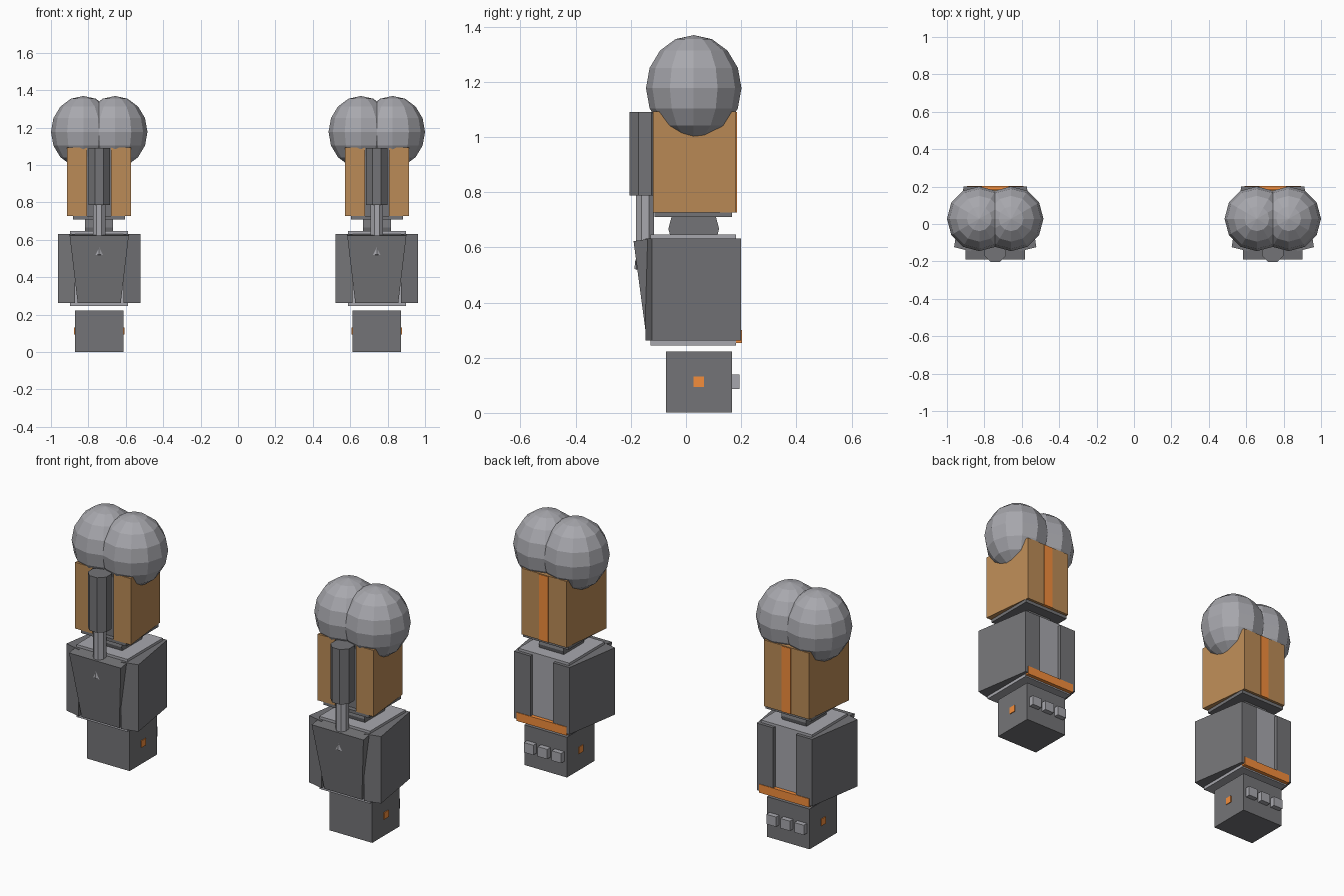
import bpy, bmesh
from math import radians
from mathutils import Matrix

if "Cube" in bpy.data.objects:
    bpy.data.objects.remove(bpy.data.objects["Cube"])

CX = 0.742  # centre of the right-hand arm; everything is mirrored across x = 0


def material(name, rgb):
    m = bpy.data.materials.new(name)
    m.diffuse_color = (*rgb, 1)
    m.use_nodes = True
    m.node_tree.nodes["Principled BSDF"].inputs["Base Color"].default_value = m.diffuse_color
    return m


BROWN = material("tan_paint", (0.50, 0.26, 0.095))
ORANGE = material("orange_trim", (0.90, 0.27, 0.045))
DARK = material("dark_metal", (0.175, 0.175, 0.185))
LIGHT = material("light_metal", (0.39, 0.39, 0.42))


def finish(name, bm, mat):
    bmesh.ops.recalc_face_normals(bm, faces=bm.faces[:])
    me = bpy.data.meshes.new(name)
    bm.to_mesh(me)
    bm.free()
    me.transform(Matrix.Translation((CX, 0, 0)))
    me.materials.append(mat)
    ob = bpy.data.objects.new(name, me)
    bpy.context.collection.objects.link(ob)
    mod = ob.modifiers.new("mirror", 'MIRROR')
    mod.use_mirror_merge = False
    return ob


def prism(name, plan, z0, z1, mat):
    bm = bmesh.new()
    f = bm.faces.new([bm.verts.new((x, y, z0)) for x, y in plan])
    ext = bmesh.ops.extrude_face_region(bm, geom=[f], use_keep_orig=True)
    vs = [g for g in ext["geom"] if isinstance(g, bmesh.types.BMVert)]
    bmesh.ops.translate(bm, verts=vs, vec=(0, 0, z1 - z0))
    return finish(name, bm, mat)


def box(name, x0, x1, y0, y1, z0, z1, mat):
    return prism(name, [(x0, y0), (x1, y0), (x1, y1), (x0, y1)], z0, z1, mat)


def cylinder(name, loc, r, depth, sides, rot, mat):
    bm = bmesh.new()
    bmesh.ops.create_cone(bm, cap_ends=True, segments=sides, radius1=r, radius2=r,
                          depth=depth, matrix=Matrix.Translation(loc) @ rot)
    return finish(name, bm, mat)


# paired shoulder balls
for side, s in (("inner", -1), ("outer", 1)):
    bm = bmesh.new()
    bmesh.ops.create_uvsphere(
        bm, u_segments=12, v_segments=8, radius=1,
        matrix=Matrix.Translation((s * 0.085, 0.028, 1.177)) @ Matrix.Diagonal((0.173, 0.173, 0.192, 1)))
    finish(side + "_shoulder_ball", bm, LIGHT)

# upper arm, narrowing to the back, with a front channel, lining and rear stripe
prism("upper_arm", [(-.171, -.12), (-.064, -.12), (-.064, -.075), (.064, -.075),
                    (.064, -.12), (.171, -.12), (.138, .182), (-.138, .182)], .727, 1.093, BROWN)
box("channel_lining", -.064, .064, -.09, -.073, .727, 1.09, DARK)
box("upper_arm_stripe", -.027, .027, .17, .185, .727, 1.09, ORANGE)
box("upper_arm_base", -.139, .139, -.115, .167, .709, .727, DARK)

# elbow joint and piston
cylinder("elbow_joint", (0, .028, .667), .092, .15, 12, Matrix.Rotation(radians(90), 4, 'Y'), DARK)
turn = Matrix.Rotation(radians(22.5), 4, 'Z')
cylinder("piston_sleeve", (0, -.148, .939), .061, .304, 8, turn, DARK)
cylinder("piston_rod", (0, -.148, .70), .035, .19, 8, turn, LIGHT)

# forearm core and wrapped side shells
box("forearm_core", -.155, .155, -.128, .182, .245, .646, LIGHT)
for side, s in (("inner", -1), ("outer", 1)):
    plan = [(.068, .182), (.07, .2), (.169, .2), (.22, -.124), (.13, -.146),
            (.13, -.128), (.155, -.128), (.155, .182)]
    prism(side + "_forearm_shell", [(s * x, y) for x, y in plan], .262, .632, DARK)
box("forearm_trim", -.152, .152, .18, .203, .253, .30, ORANGE)

# tapered forearm front plate
bm = bmesh.new()
for hx, y, z in ((.158, -.19, .622), (.158, -.128, .632), (.115, -.142, .262), (.115, -.128, .262)):
    for s in (-1, 1):
        bm.verts.new((s * hx, y, z))
bmesh.ops.convex_hull(bm, input=bm.verts[:])
bmesh.ops.dissolve_limit(bm, angle_limit=radians(2), verts=bm.verts[:], edges=bm.edges[:])
finish("forearm_front_plate", bm, DARK)

# small triangular stud on the front plate
bm = bmesh.new()
for p in ((-.02, -.178, .518), (.02, -.178, .518), (0, -.183, .558), (0, -.187, .522), (0, -.17, .53)):
    bm.verts.new(p)
bmesh.ops.convex_hull(bm, input=bm.verts[:])
finish("plate_stud", bm, LIGHT)

# hand block, side lights and knuckles
box("hand", -.13, .13, -.073, .166, .001, .223, DARK)
for side, s in (("inner", -1), ("outer", 1)):
    a, b = sorted((s * .12, s * .134))
    box(side + "_hand_light", a, b, .027, .066, .093, .131, ORANGE)
for i in (-1, 0, 1):
    box("knuckle_%d" % (i + 2), i * .085 - .029, i * .085 + .029, .155, .194, .086, .14, LIGHT)
